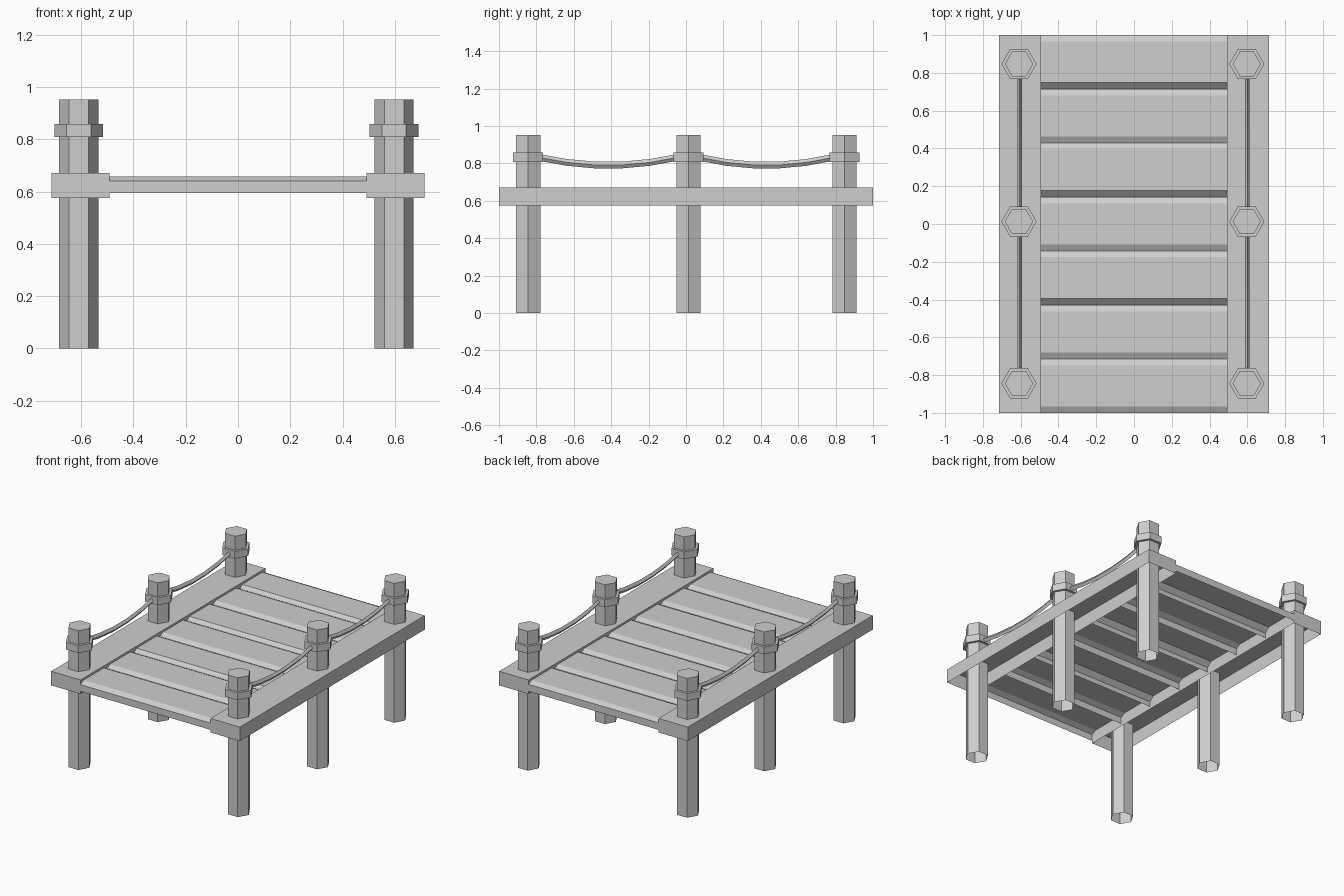
import bpy
import bmesh
from mathutils import Matrix, Vector

if "Cube" in bpy.data.objects:
    bpy.data.objects.remove(bpy.data.objects["Cube"], do_unlink=True)

GREY = 0.62
mat = bpy.data.materials.new("plain grey")
mat.use_nodes = True
mat.diffuse_color = (GREY, GREY, GREY, 1)
bsdf = mat.node_tree.nodes["Principled BSDF"]
bsdf.inputs["Base Color"].default_value = (GREY, GREY, GREY, 1)
bsdf.inputs["Roughness"].default_value = 0.9


def finish(name, bm):
    bmesh.ops.recalc_face_normals(bm, faces=bm.faces)
    mesh = bpy.data.meshes.new(name)
    bm.to_mesh(mesh)
    bm.free()
    mesh.materials.append(mat)
    obj = bpy.data.objects.new(name, mesh)
    bpy.context.collection.objects.link(obj)
    return obj


def drop_underside(bm):
    low = min(v.co.z for v in bm.verts)
    under = [f for f in bm.faces if all(v.co.z < low + 1e-4 for v in f.verts)]
    bmesh.ops.delete(bm, geom=under, context='FACES_ONLY')


def hex_prism(name, x, y, z0, z1, radius, open_below=False):
    # Corners point along y, flats face along x
    bm = bmesh.new()
    place = Matrix.Translation((x, y, (z0 + z1) / 2)) @ Matrix.Rotation(1.5707963, 4, 'Z')
    bmesh.ops.create_cone(bm, cap_ends=True, segments=6, radius1=radius,
                          radius2=radius, depth=z1 - z0, matrix=place)
    if open_below:
        drop_underside(bm)
    return finish(name, bm)


def loft(name, rings, closed, capped=False):
    # Skin a run of matching cross-sections
    bm = bmesh.new()
    loops = [[bm.verts.new(p) for p in ring] for ring in rings]
    n = len(loops[0])
    for a, b in zip(loops, loops[1:]):
        for i in range(n if closed else n - 1):
            j = (i + 1) % n
            bm.faces.new((a[i], a[j], b[j], b[i]))
    if capped:
        bm.faces.new(loops[0])
        bm.faces.new(loops[-1])
    return finish(name, bm)


# Side rails, open underneath
RAIL_IN, RAIL_OUT = 0.492, 0.714
for side, label in ((-1, "right"), (1, "left")):
    bm = bmesh.new()
    size = Matrix.Diagonal((RAIL_OUT - RAIL_IN, 2, 0.096, 1))
    centre = Matrix.Translation((side * (RAIL_IN + RAIL_OUT) / 2, 0, 0.624))
    bmesh.ops.create_cube(bm, size=1, matrix=centre @ size)
    drop_underside(bm)
    finish(label + "_rail", bm)

# Deck planks: bevelled channels laid across the rails
COUNT, BEVEL, TOP, BOTTOM = 7, 0.034, 0.658, 0.594
pitch = 2 / COUNT
for k in range(COUNT):
    back = 1 - k * pitch
    front = back - pitch
    front_drop = 0.03 if k % 2 == 0 and k < COUNT - 1 else 0.018
    profile = [(front, BOTTOM), (front, TOP - front_drop), (front + BEVEL, TOP),
               (back - BEVEL, TOP), (back, TOP - 0.016), (back, BOTTOM)]
    rings = [[(x, y, z) for y, z in profile] for x in (-RAIL_IN, RAIL_IN)]
    loft(f"plank_{k + 1}", rings, closed=False)

# Posts with collars, and sagging ropes between them
POST_Y = (-0.844, 0.013, 0.847)
ROPE_STEPS = 5
for x, label in ((-0.609, "right"), (0.597, "left")):
    for y, spot in zip(POST_Y, ("front", "middle", "back")):
        hex_prism(f"{label}_{spot}_post", x, y, 0, 0.953, 0.075, open_below=True)
        hex_prism(f"{label}_{spot}_collar", x, y, 0.808, 0.858, 0.093)
    rope_x = x + 0.003
    for y0, y1, spot in zip(POST_Y, POST_Y[1:], ("front", "back")):
        start, end = y0 + 0.06, y1 - 0.06
        rings = []
        for i in range(ROPE_STEPS + 1):
            t = i / ROPE_STEPS
            c = Vector((rope_x, start + (end - start) * t, 0.832 - 0.168 * t * (1 - t)))
            rings.append([c + Vector(o) for o in
                          ((0.012, 0, 0), (0, 0, 0.018), (-0.012, 0, 0), (0, 0, -0.018))])
        loft(f"{label}_{spot}_rope", rings, closed=True, capped=True)
